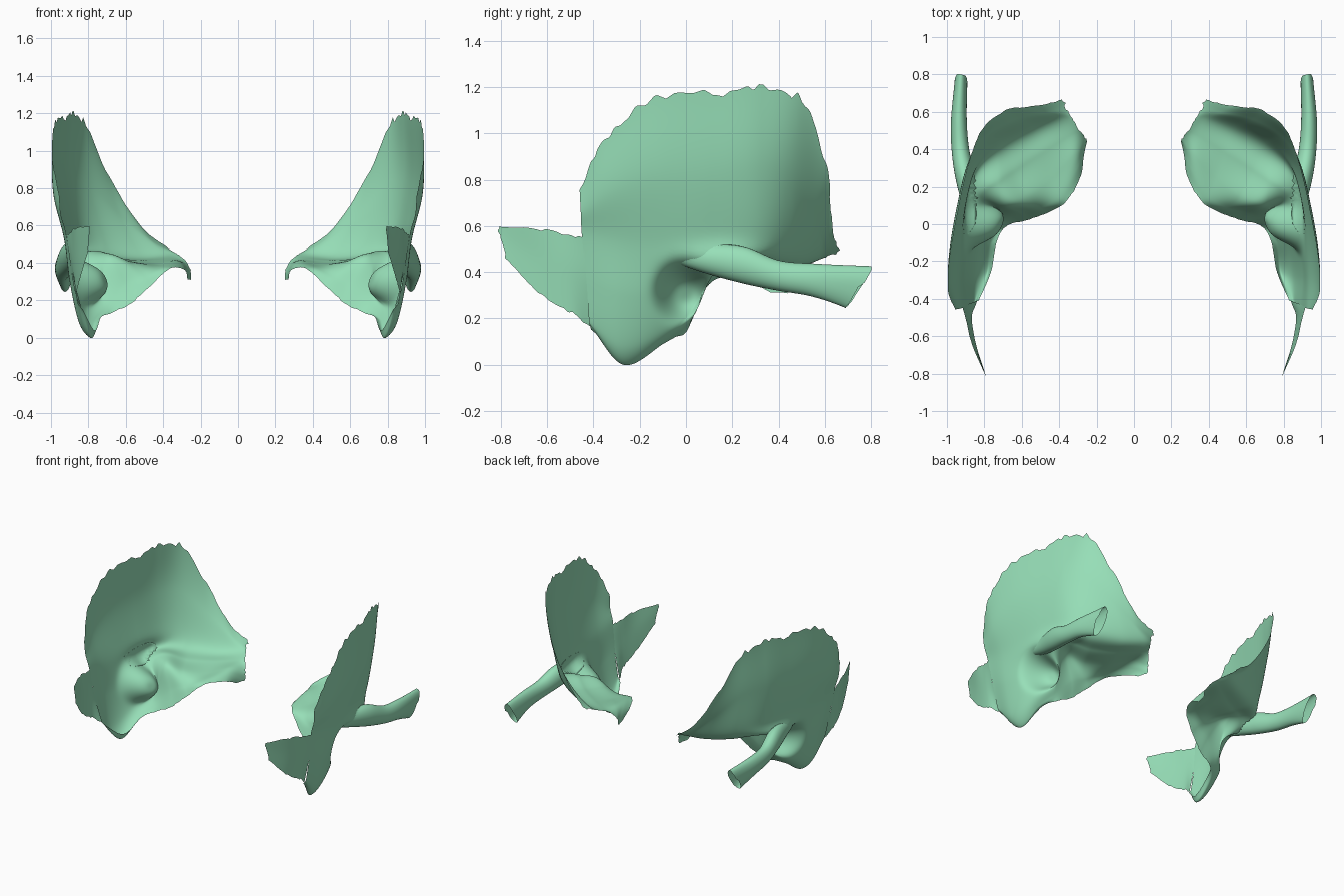
import bpy, math, random
from mathutils import Vector
from mathutils.bvhtree import BVHTree

if "Cube" in bpy.data.objects:
    bpy.data.objects.remove(bpy.data.objects["Cube"])

random.seed(4)
mat = bpy.data.materials.new("mint_bone")
mat.diffuse_color = (0.31, 0.74, 0.48, 1)
mat.use_nodes = True
mat.node_tree.nodes["Principled BSDF"].inputs["Base Color"].default_value = mat.diffuse_color


def spline(pts, t):
    """Catmull-Rom point at t in 0..1 along pts."""
    n = len(pts) - 1
    s = min(max(t, 0), 1) * n
    i = min(int(s), n - 1)
    f = s - i
    b, c = pts[i], pts[i + 1]
    a = pts[i - 1] if i else b * 2 - c
    d = pts[i + 2] if i + 2 <= n else c * 2 - b
    return 0.5 * (2 * b + (c - a) * f + (2 * a - 5 * b + 4 * c - d) * f * f
                  + (3 * b - a - 3 * c + d) * f ** 3)


def curve(*p):
    return [Vector(q) for q in p]


def jagged(n, amp):
    """Ragged edge offsets with short flat runs."""
    vals = []
    while len(vals) < n:
        vals += [random.uniform(0, amp)] * random.randint(2, 5)
    return [(vals[max(i - 1, 0)] + vals[i] + vals[min(i + 1, n - 1)]) / 3 for i in range(n)]


def grid_faces(nu, nv, wrap=False):
    faces = []
    for i in range(nu - 1):
        for j in range(nv if wrap else nv - 1):
            k = (j + 1) % nv
            faces.append((i * nv + j, i * nv + k, (i + 1) * nv + k, (i + 1) * nv + j))
    return faces


def make(name, rows, wrap=False):
    """Mesh from a grid of points, mirrored to the other side."""
    faces = grid_faces(len(rows), len(rows[0]), wrap)
    me = bpy.data.meshes.new(name)
    me.from_pydata([p for r in rows for p in r], [], faces)
    me.polygons.foreach_set("use_smooth", [True] * len(faces))
    me.materials.append(mat)
    ob = bpy.data.objects.new(name, me)
    bpy.context.collection.objects.link(ob)
    ob.modifiers.new("both_sides", 'MIRROR').use_mirror_merge = False
    return ob


def loft(curves, nu, nv, top=0.0, bottom=0.0, end=0.0):
    """Surface through curves listed top to bottom, with ragged borders."""
    jt, jb, je = jagged(nu, top), jagged(nu, bottom), jagged(nv, end)
    rows = []
    for i in range(nu):
        row = []
        for j in range(nv):
            u = (1 - je[j]) * i / (nu - 1)
            v = jt[i] + (1 - jb[i] - jt[i]) * j / (nv - 1)
            row.append(spline([spline(c, u) for c in curves], v))
        rows.append(row)
    return rows


# Main shell: guide curves run back to front, from the upper rim to the lower edge
rim = curve((.955, -.46, .76), (.995, -.35, .99), (.98, -.15, 1.16), (.93, .12, 1.19),
            (.88, .33, 1.215), (.815, .505, 1.16), (.69, .61, .87), (.52, .635, .6), (.37, .67, .48))
root = curve((.92, -.45, .56), (.93, -.28, .53), (.915, -.1, .5), (.88, .1, .48),
             (.82, .31, .5), (.7, .43, .48), (.53, .51, .45), (.39, .56, .45), (.33, .57, .45))
upper = curve((.89, -.43, .36), (.9, -.28, .3), (.88, -.12, .3), (.83, .075, .37),
              (.75, .2, .46), (.63, .29, .42), (.49, .38, .41), (.35, .47, .42), (.285, .5, .42))
middle = curve((.86, -.42, .2), (.85, -.28, .08), (.83, -.12, .13), (.78, .05, .25),
               (.68, .1, .42), (.56, .15, .4), (.44, .24, .39), (.32, .37, .41), (.25, .46, .36))
lower = curve((.845, -.415, .17), (.79, -.27, .0), (.77, -.1, .09), (.7, .01, .17),
              (.6, .06, .28), (.5, .085, .33), (.4, .15, .38), (.3, .31, .39), (.25, .445, .31))
lip = curve((.83, -.41, .15), (.765, -.26, .04), (.73, -.09, .11), (.68, -.01, .13),
            (.57, .02, .18), (.46, .06, .28), (.36, .12, .37), (.285, .25, .36), (.27, .37, .31))
belly = [(a + b) / 2 + Vector((.05 * (a - b).length, 0, 0)) for a, b in zip(rim, root)]
shell = loft([rim, belly, root, upper, middle, lower, lip], 170, 90, .02, .015, .015)


def bump(p, y, z, wy, wz, power=1):
    return math.exp(-(((p.y - y) / wy) ** 2 + ((p.z - z) / wz) ** 2) ** power)


# Ear canal pocket pushed inwards, cheek root swelling outwards
for row in shell:
    for p in row:
        if p.x > .72:
            fade = min(1, (p.x - .72) / .08)
            p.x += fade * (.04 * bump(p, .18, .46, .18, .06)
                           - .135 * bump(p, -.01, .31, .1, .11, 1.6))
make("skull_side_shell", shell)
tree = BVHTree.FromPolygons([p for r in shell for p in r], grid_faces(170, 90))

# Rear flap behind the lower lobe
flap_top = curve((.918, -.445, .56), (.895, -.53, .58), (.865, -.65, .6), (.79, -.82, .605))
flap_mid = curve((.89, -.43, .36), (.885, -.52, .42), (.855, -.64, .46), (.792, -.81, .55))
flap_low = curve((.835, -.41, .15), (.865, -.5, .215), (.845, -.64, .31), (.8, -.785, .46))
make("rear_flap", loft([flap_top, flap_mid, flap_low], 50, 30, .07, .05, .03))

# Cheek process: hollow bar swept forward, its root sinking into the shell
path = curve((.85, -.05, .47), (.868, .1, .455), (.9, .25, .43), (.928, .4, .385),
             (.936, .56, .365), (.925, .757, .335))
size = curve((.03, .03, 0), (.05, .065, 0), (.055, .08, 0), (.047, .065, 0),
             (.042, .07, 0), (.034, .09, 0))
n, sides = 60, 28
rag = jagged(sides, .03)
bar = []
for i in range(n):
    t = i / (n - 1)
    c, s = spline(path, t), spline(size, t)
    ring = []
    for k in range(sides):
        a = -2 * math.pi * k / sides
        slant = t ** 6 * (.05 * math.sin(a) - rag[k] + .01)
        p = c + Vector((s.x * math.cos(a), slant, s.y * math.sin(a)))
        hit = tree.ray_cast(Vector((2, p.y, p.z)), Vector((-1, 0, 0)))[0]
        if hit:
            p.x = max(p.x, hit.x - .003)
        ring.append(p)
    bar.append(ring)
make("cheek_process", bar, wrap=True)
